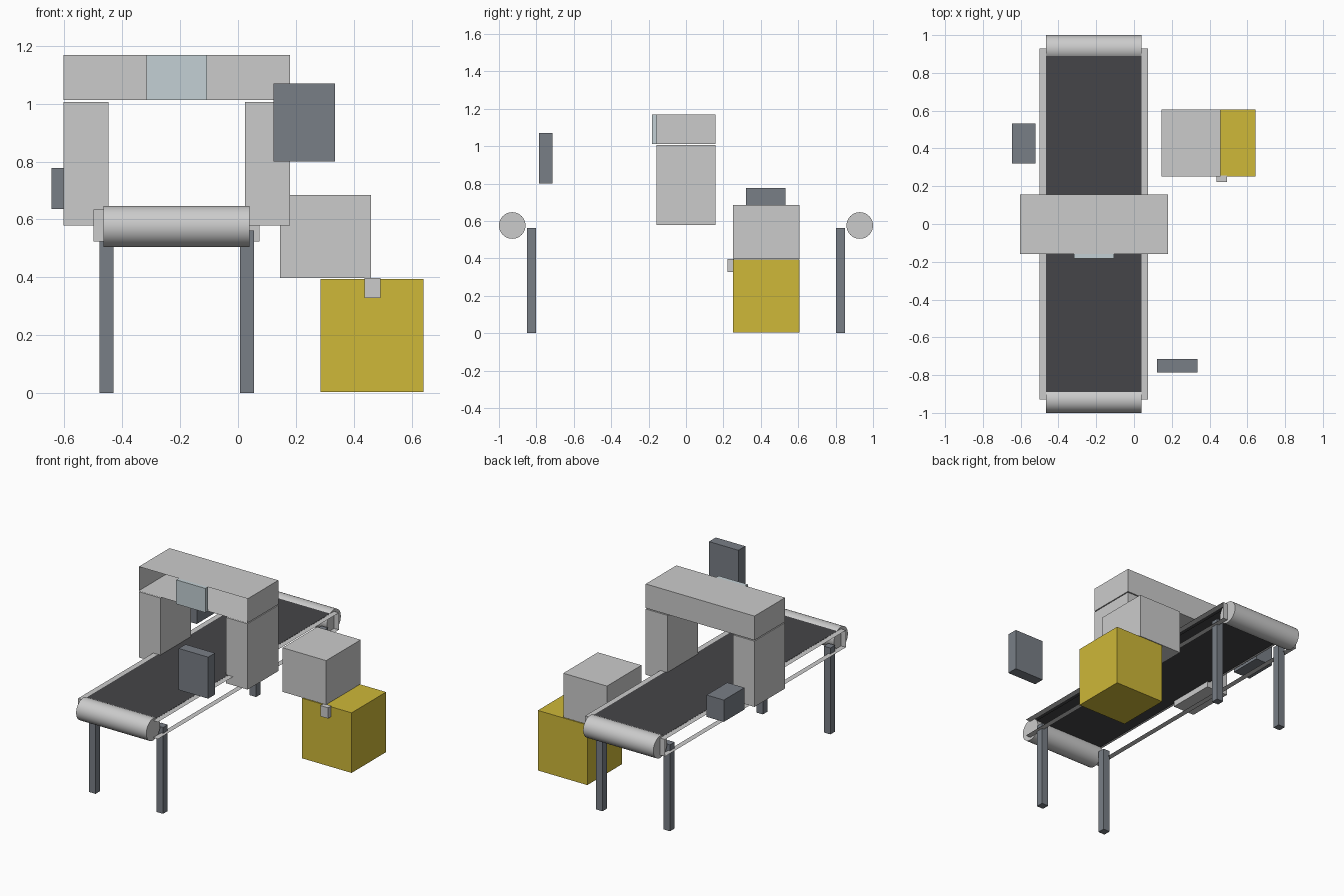
import bpy, bmesh, math

if "Cube" in bpy.data.objects:
    bpy.data.objects.remove(bpy.data.objects["Cube"])


def material(name, rgb):
    m = bpy.data.materials.new(name)
    m.diffuse_color = (*rgb, 1)
    m.use_nodes = True
    m.node_tree.nodes["Principled BSDF"].inputs["Base Color"].default_value = m.diffuse_color
    return m


DARK = material("dark_steel", (0.19, 0.21, 0.24))
BELT = material("belt_rubber", (0.06, 0.06, 0.065))
YELLOW = material("yellow_paint", (0.62, 0.48, 0.04))
GLASS = material("screen_glass", (0.55, 0.63, 0.66))


def box(name, x, y, z, mat=None, open_sides=()):
    """Box from (min, max) ranges; open_sides lists (axis, sign) faces to leave out."""
    bm = bmesh.new()
    bmesh.ops.create_cube(bm, size=1)
    bm.normal_update()
    gone = [f for f in bm.faces for a, s in open_sides if f.normal[a] * s > 0.9]
    bmesh.ops.delete(bm, geom=gone, context='FACES_ONLY')
    for v in bm.verts:
        for i, (lo, hi) in enumerate((x, y, z)):
            v.co[i] = (lo + hi) / 2 + v.co[i] * (hi - lo)
    me = bpy.data.meshes.new(name)
    bm.to_mesh(me)
    bm.free()
    ob = bpy.data.objects.new(name, me)
    bpy.context.collection.objects.link(ob)
    if mat:
        me.materials.append(mat)
    return ob


SIDES = ((0, 1), (0, -1))
BX0, BX1 = -0.465, 0.04          # belt width

# Conveyor belt and side rails, open along their outer edges
box("belt", (BX0, BX1), (-0.93, 0.93), (0.615, 0.635), BELT, SIDES)
box("left_rail", (-0.5, BX0), (-0.93, 0.93), (0.523, 0.634), None, SIDES)
box("right_rail", (BX1, 0.075), (-0.93, 0.93), (0.523, 0.634), None, SIDES + ((1, -1),))

# End rollers
for label, y in (("front", -0.929), ("back", 0.929)):
    bpy.ops.mesh.primitive_cylinder_add(
        vertices=48, radius=0.071, depth=BX1 - BX0,
        location=((BX0 + BX1) / 2, y, 0.576), rotation=(0, math.pi / 2, 0))
    bpy.context.object.name = label + "_roller"
    bpy.ops.object.shade_smooth_by_angle(angle=math.radians(40))

# Legs
for row, y in (("front", -0.825), ("back", 0.825)):
    for side, x in (("left", -0.455), ("right", 0.031)):
        box(f"{row}_{side}_leg", (x - 0.024, x + 0.024),
            (y - 0.024, y + 0.024), (0, 0.562), DARK)

# Scanner gantry: two posts, a front-open beam and its screen
GY = (-0.158, 0.157)
box("left_post", (-0.603, -0.448), GY, (0.578, 1.006))
box("right_post", (0.024, 0.18), GY, (0.578, 1.006))
box("top_beam", (-0.603, 0.18), GY, (1.012, 1.169), None, ((1, -1),))
box("screen", (-0.317, -0.107), (-0.183, -0.158), (1.012, 1.169), GLASS)

# Control panel and side motor
box("control_panel", (0.123, 0.335), (-0.785, -0.715), (0.8, 1.07), DARK)
box("motor_box", (-0.645, -0.521), (0.32, 0.532), (0.635, 0.777), DARK)

# Reject unit: yellow bin, housing above it and the latch
box("reject_bin", (0.286, 0.642), (0.251, 0.606), (0.003, 0.394), YELLOW)
box("reject_housing", (0.145, 0.459), (0.251, 0.606), (0.398, 0.685))
box("bin_latch", (0.437, 0.493), (0.222, 0.256), (0.328, 0.398))
